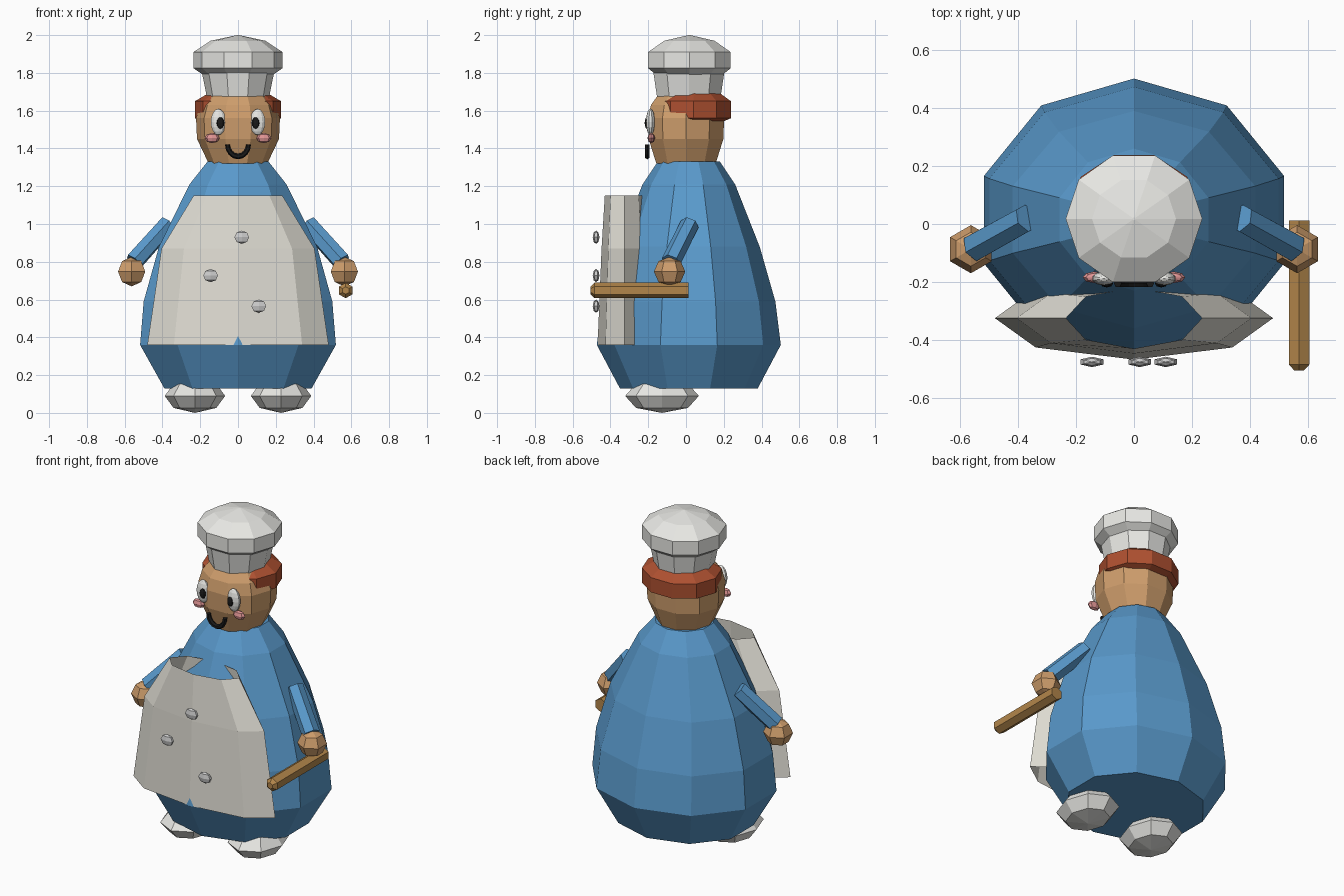
import bpy, bmesh, math
from mathutils import Vector, Matrix

if "Cube" in bpy.data.objects:
    bpy.data.objects.remove(bpy.data.objects["Cube"])


def material(name, rgb):
    m = bpy.data.materials.new(name)
    m.diffuse_color = (*rgb, 1)
    m.use_nodes = True
    m.node_tree.nodes["Principled BSDF"].inputs["Base Color"].default_value = m.diffuse_color
    return m


BLUE = material("blue_cloth", (0.10, 0.32, 0.60))
CREAM = material("cream_cloth", (0.76, 0.74, 0.67))
WHITE = material("white_cloth", (0.80, 0.80, 0.77))
SKIN = material("skin", (0.62, 0.34, 0.15))
RED = material("red_hair", (0.42, 0.08, 0.03))
WOOD = material("wood", (0.45, 0.24, 0.07))
PINK = material("pink", (0.75, 0.30, 0.30))
BLACK = material("black", (0.01, 0.01, 0.01))


def finish(name, bm, mat=None):
    bmesh.ops.recalc_face_normals(bm, faces=bm.faces)
    mesh = bpy.data.meshes.new(name)
    bm.to_mesh(mesh)
    bm.free()
    ob = bpy.data.objects.new(name, mesh)
    bpy.context.collection.objects.link(ob)
    if mat:
        mesh.materials.append(mat)
    return ob


def lathe(name, rows, sides, cy, mat, turn=0.0, caps=True):
    """Elliptical rings given as (z, x radius, y radius), joined bottom to top."""
    bm = bmesh.new()
    rings = []
    for z, rx, ry in rows:
        angles = [math.radians(turn) + math.tau * i / sides for i in range(sides)]
        rings.append([bm.verts.new((rx * math.cos(a), cy + ry * math.sin(a), z)) for a in angles])
    for a, b in zip(rings, rings[1:]):
        for i in range(sides):
            j = (i + 1) % sides
            bm.faces.new((a[i], a[j], b[j], b[i]))
    if caps:
        bm.faces.new(rings[0][::-1])
        bm.faces.new(rings[-1])
    return finish(name, bm, mat)


def ball(name, centre, radii, mat=None, segs=8, rings=4):
    bm = bmesh.new()
    bmesh.ops.create_uvsphere(bm, u_segments=segs, v_segments=rings, radius=1,
                              matrix=Matrix.Translation(centre) @ Matrix.Diagonal((*radii, 1)))
    return finish(name, bm, mat)


def rod(name, p, q, r1, r2, mat, sides=6):
    p, q = Vector(p), Vector(q)
    d = q - p
    bm = bmesh.new()
    bmesh.ops.create_cone(bm, cap_ends=True, segments=sides, radius1=r1, radius2=r2, depth=d.length,
                          matrix=Matrix.Translation((p + q) / 2) @ d.to_track_quat('Z', 'Y').to_matrix().to_4x4())
    return finish(name, bm, mat)


# Pear-shaped body
lathe("body", [(0.13, 0.41, 0.365), (0.36, 0.545, 0.487), (0.59, 0.525, 0.458),
               (0.88, 0.44, 0.375), (1.21, 0.27, 0.245), (1.33, 0.17, 0.165)],
      10, 0.015, BLUE, turn=18)

# Apron: open flattened tube around the belly
lathe("apron", [(0.36, 0.48, 0.143), (0.87, 0.405, 0.122), (1.15, 0.235, 0.105)],
      8, -0.325, CREAM, caps=False)
for i, (x, z) in enumerate([(0.02, 0.93), (-0.145, 0.727), (0.11, 0.565)]):
    ball(f"button_{i + 1}", (x, -0.476, z), (0.045, 0.018, 0.035), segs=6)

# Head, hair band and hat
lathe("head", [(1.32, 0.155, 0.165), (1.45, 0.217, 0.208), (1.56, 0.222, 0.212),
               (1.63, 0.20, 0.195), (1.69, 0.15, 0.15)], 10, 0, SKIN)
lathe("hair", [(1.525, 0.14, 0.12), (1.56, 0.228, 0.208), (1.65, 0.228, 0.208),
               (1.69, 0.16, 0.15)], 10, 0.04, RED)
lathe("hat_band", [(1.66, 0.162, 0.175), (1.82, 0.195, 0.20)], 10, 0.015, WHITE)
lathe("hat_puff", [(1.79, 0.185, 0.185), (1.825, 0.236, 0.23), (1.91, 0.236, 0.23),
                   (1.97, 0.145, 0.14), (2.0, 0.005, 0.005)], 10, 0.018, WHITE)

# Smile: half ring
bm = bmesh.new()
rings = []
for i in range(9):
    a = math.pi + math.pi * i / 8
    ring = []
    for k in range(6):
        t = math.tau * k / 6
        r = 0.056 + 0.013 * math.cos(t)
        ring.append(bm.verts.new((r * math.cos(a), -0.205 + 0.015 * math.sin(t), 1.422 + 1.15 * r * math.sin(a))))
    rings.append(ring)
for a, b in zip(rings, rings[1:]):
    for k in range(6):
        bm.faces.new((a[k], a[(k + 1) % 6], b[(k + 1) % 6], b[k]))
bm.faces.new(rings[0])
bm.faces.new(rings[-1])
finish("smile", bm, BLACK)

# Mirrored parts
for side, s in (("left", -1), ("right", 1)):
    ball(f"eye_{side}", (s * 0.104, -0.188, 1.54), (0.042, 0.024, 0.07), WHITE, 10, 8)
    ball(f"pupil_{side}", (s * 0.094, -0.206, 1.535), (0.022, 0.013, 0.031), BLACK, 8, 6)
    ball(f"cheek_{side}", (s * 0.137, -0.184, 1.455), (0.04, 0.02, 0.027), PINK, 8, 4)
    rod(f"arm_{side}", (s * 0.37, 0.02, 1.0), (s * 0.55, -0.08, 0.80), 0.05, 0.052, BLUE)
    ball(f"hand_{side}", (s * 0.563, -0.087, 0.748), (0.083, 0.083, 0.078), SKIN, 6)
    ball(f"shoe_{side}", (s * 0.228, -0.127, 0.09), (0.16, 0.195, 0.09), WHITE, 8)

# Rolling pin in the right hand
rod("rolling_pin", (0.57, 0.012, 0.648), (0.57, -0.485, 0.648), 0.041, 0.041, WOOD)
rod("rolling_pin_tip", (0.57, -0.485, 0.648), (0.57, -0.505, 0.648), 0.041, 0.02, WOOD)
